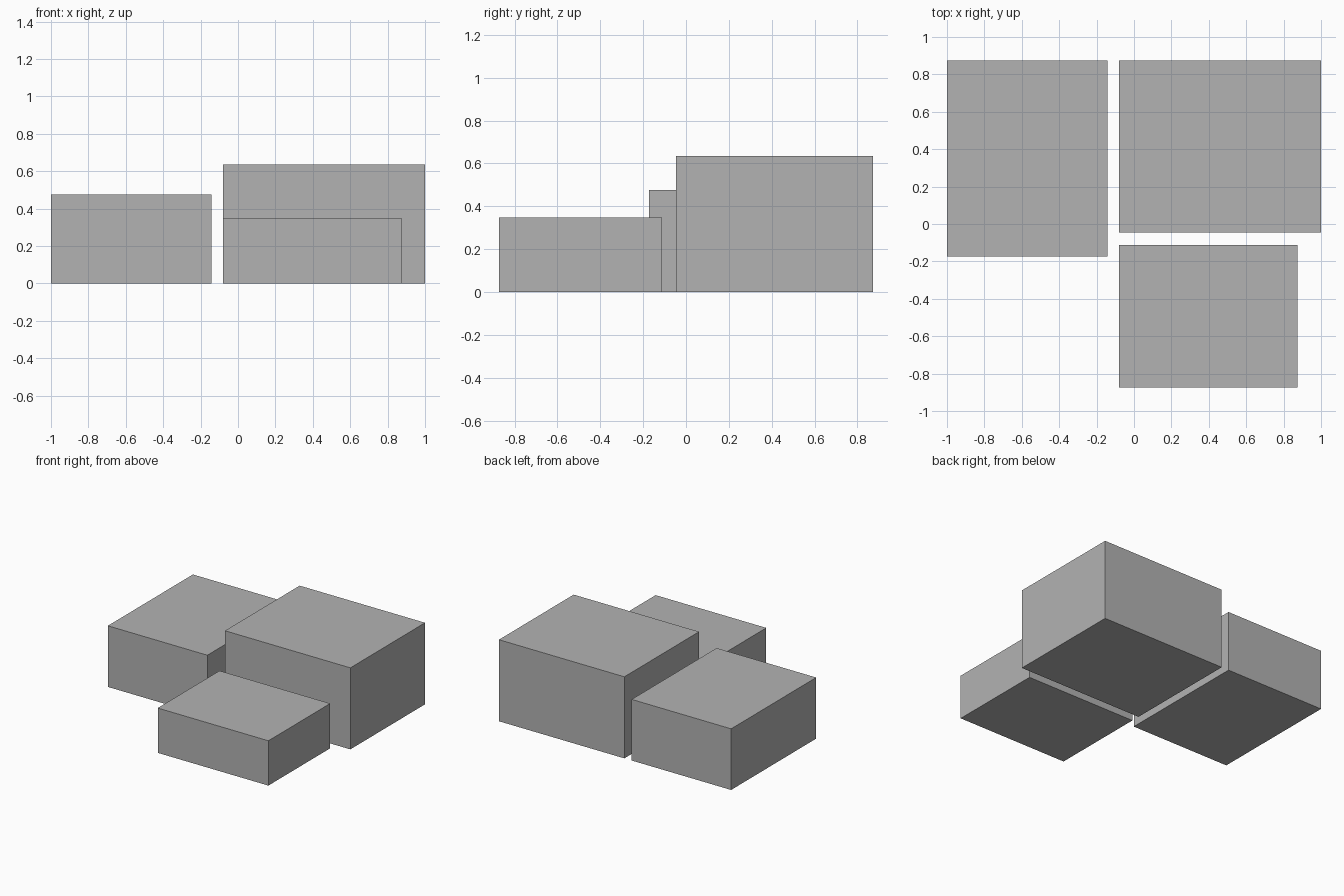
import bpy
from mathutils import Vector

# Remove the default cube
default_cube = bpy.data.objects.get("Cube")
if default_cube:
    bpy.data.objects.remove(default_cube, do_unlink=True)

# Plain grey material
GREY = (0.45, 0.45, 0.45, 1.0)
grey = bpy.data.materials.new("plain_grey")
grey.use_nodes = True
grey.diffuse_color = GREY
grey.node_tree.nodes["Principled BSDF"].inputs["Base Color"].default_value = GREY


def add_block(name, low, high):
    """Add a box spanning two opposite corners."""
    low, high = Vector(low), Vector(high)
    bpy.ops.mesh.primitive_cube_add(size=1, location=(low + high) / 2)
    block = bpy.context.object
    block.name = block.data.name = name
    block.scale = high - low
    bpy.ops.object.transform_apply(location=False, rotation=False, scale=True)
    block.data.materials.append(grey)
    return block


# Three separate blocks with narrow gaps between them
add_block("medium_block", (-1.0, -0.173, 0), (-0.143, 0.873, 0.476))
add_block("tall_block", (-0.08, -0.046, 0), (1.0, 0.873, 0.635))
add_block("low_block", (-0.08, -0.873, 0), (0.873, -0.113, 0.349))
